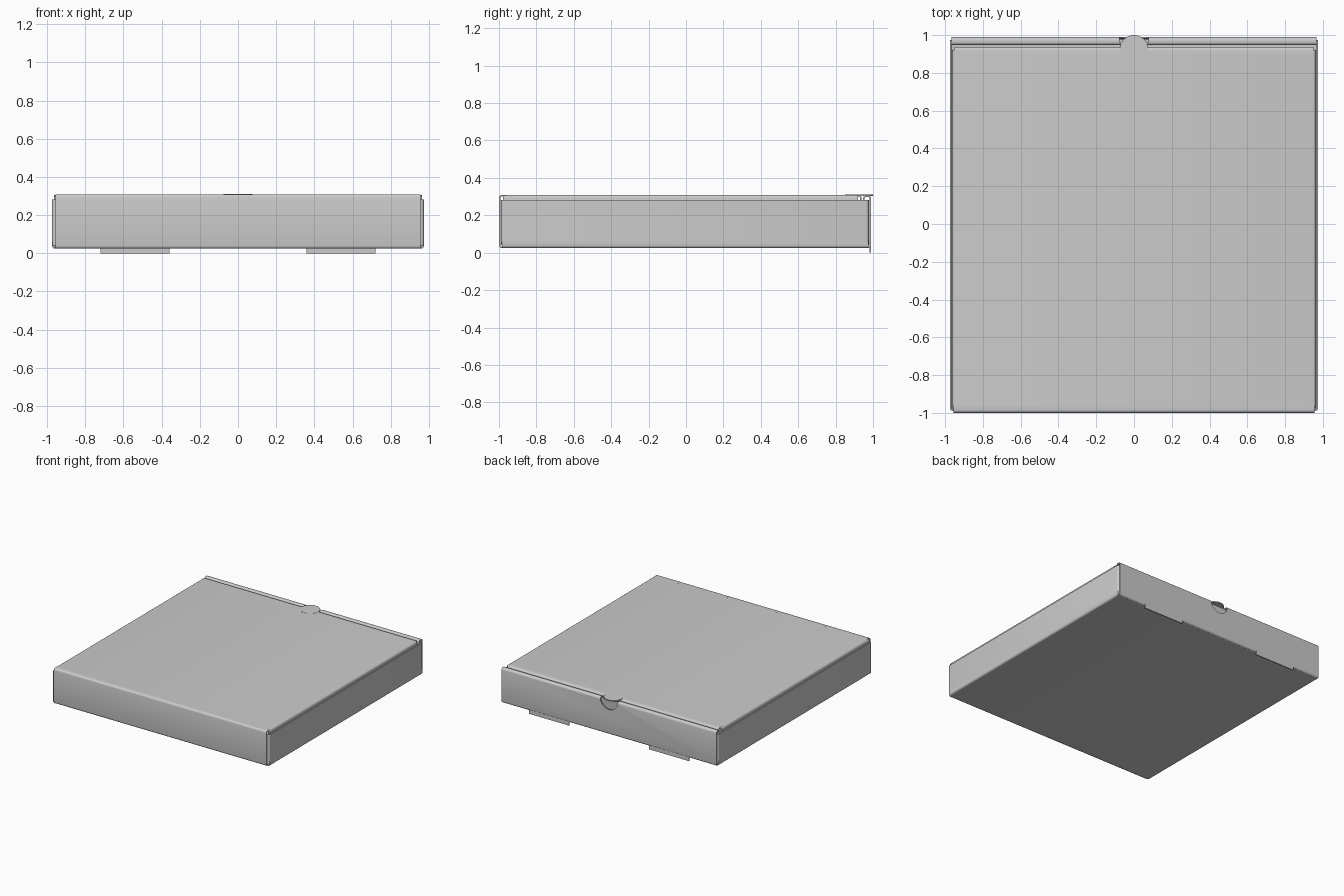
import bpy, bmesh, math
from mathutils import Vector

if "Cube" in bpy.data.objects:
    bpy.data.objects.remove(bpy.data.objects["Cube"])

T = 0.008      # cardboard thickness
R = 0.012      # fold radius


def rounded(pts, r=R, n=4):
    """Round each interior corner of a 2D path with a short arc-like curve."""
    pts = [Vector(p) for p in pts]
    out = [pts[0]]
    for a, p, b in zip(pts, pts[1:], pts[2:]):
        da, db = (a - p).normalized(), (b - p).normalized()
        c = p + (da + db) * r
        for i in range(n + 1):
            t = math.pi / 2 * i / n
            out.append(c - db * r * math.cos(t) - da * r * math.sin(t))
    return out + [pts[-1]]


def finish(obj):
    bpy.ops.object.select_all(action='DESELECT')
    obj.select_set(True)
    bpy.context.view_layer.objects.active = obj
    for m in list(obj.modifiers):
        bpy.ops.object.modifier_apply(modifier=m.name)
    bpy.ops.object.shade_smooth_by_angle(angle=math.radians(35))


def fold(name, pts, axis, lo, hi, cutter=None):
    """Folded card strip: 2D path swept along an axis and thickened."""
    def place(p, s):
        return {'x': (s, p[0], p[1]), 'y': (p[0], s, p[1]), 'z': (p[0], p[1], s)}[axis]
    bm = bmesh.new()
    rows = [[bm.verts.new(place(p, s)) for s in (lo, hi)] for p in rounded(pts)]
    for a, b in zip(rows, rows[1:]):
        bm.faces.new((a[0], a[1], b[1], b[0]))
    me = bpy.data.meshes.new(name)
    bm.to_mesh(me)
    bm.free()
    obj = bpy.data.objects.new(name, me)
    bpy.context.collection.objects.link(obj)
    sol = obj.modifiers.new("thickness", 'SOLIDIFY')
    sol.thickness, sol.offset = T, 0
    if cutter:
        cut = obj.modifiers.new("notch", 'BOOLEAN')
        cut.operation, cut.object, cut.solver = 'DIFFERENCE', cutter, 'EXACT'
    finish(obj)
    return obj


def box(name, lo, hi):
    bpy.ops.mesh.primitive_cube_add(size=1, location=[(a + b) / 2 for a, b in zip(lo, hi)])
    obj = bpy.context.object
    obj.name = name
    obj.scale = [b - a for a, b in zip(lo, hi)]
    return obj


# base panel with its side folds
fold("base_panel", [(-0.971, 0.06), (-0.971, 0.028), (0.971, 0.028), (0.971, 0.06)],
     'y', -0.983, 0.975)

# side walls, with glue flaps tucked behind front and back
for s, side in ((-1, "left"), (1, "right")):
    fold(side + "_wall", [(s * 0.76, -0.986), (s * 0.971, -0.986),
                          (s * 0.971, 0.974), (s * 0.76, 0.974)], 'z', 0.04, 0.281)

# front wall, folding from the base up and over into the lid
fold("front_wall", [(-0.96, 0.028), (-0.996, 0.028), (-0.996, 0.305), (-0.96, 0.305)],
     'x', -0.955, 0.955)

# lid with side flaps inside the walls
fold("lid", [(-0.959, 0.05), (-0.959, 0.305), (0.959, 0.305), (0.959, 0.05)],
     'y', -0.978, 0.92)

# lid tuck flap at the opening edge
fold("lid_tuck_flap", [(0.90, 0.305), (0.934, 0.305), (0.934, 0.05)], 'x', -0.95, 0.95)

# rolled-over back wall with a thumb notch
bpy.ops.mesh.primitive_cylinder_add(vertices=48, radius=0.078, depth=0.06,
                                    location=(0, 0.99, 0.304),
                                    rotation=(math.pi / 2, 0, 0))
notch = bpy.context.object
notch.hide_render = True
fold("back_wall", [(0.95, 0.028), (0.985, 0.028), (0.985, 0.302), (0.951, 0.302),
                   (0.951, 0.034)], 'x', -0.965, 0.965, notch)
bpy.data.objects.remove(notch)

# locking tabs below the back wall
for s, side in ((-1, "left"), (1, "right")):
    xs = sorted((s * 0.36, s * 0.72))
    box(side + "_locking_tab", (xs[0], 0.981, 0), (xs[1], 0.989, 0.034))

# thumb tab on the lid
bpy.ops.mesh.primitive_cylinder_add(vertices=48, radius=0.075, depth=T,
                                    location=(0, 0.925, 0.306))
tab = bpy.context.object
tab.name = "thumb_tab"
finish(tab)
